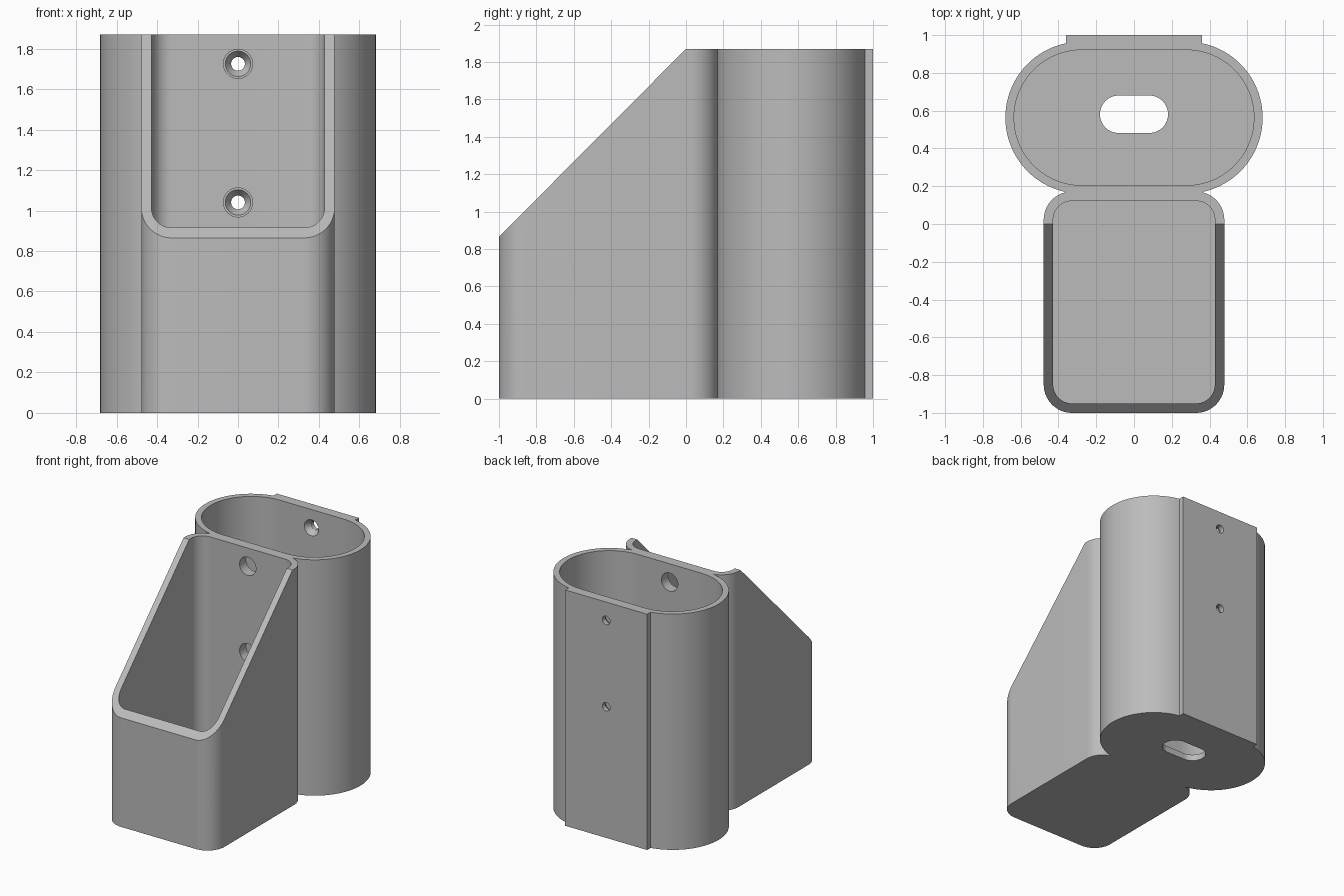
import bpy, bmesh
from math import sin, cos, pi
from mathutils import Matrix

if "Cube" in bpy.data.objects:
    bpy.data.objects.remove(bpy.data.objects["Cube"], do_unlink=True)

HEIGHT = 1.87
FLOOR = 0.05
CUP_Y = 0.563
HOLE_HEIGHTS = (1.04, 1.725)

grey = bpy.data.materials.new("plain grey")
grey.use_nodes = True
grey.diffuse_color = (0.5, 0.5, 0.5, 1)
grey.node_tree.nodes["Principled BSDF"].inputs["Base Color"].default_value = (0.5, 0.5, 0.5, 1)


def finish(name, bm):
    bmesh.ops.recalc_face_normals(bm, faces=bm.faces)
    mesh = bpy.data.meshes.new(name)
    bm.to_mesh(mesh)
    bm.free()
    mesh.materials.append(grey)
    obj = bpy.data.objects.new(name, mesh)
    bpy.context.collection.objects.link(obj)
    return obj


def rounded_prism(name, x, y0, y1, r, z0, z1, steps=24):
    """Upright prism with a rounded rectangle outline, x wide to each side."""
    bm = bmesh.new()
    ring = []
    centres = ((x - r, y1 - r), (r - x, y1 - r), (r - x, y0 + r), (x - r, y0 + r))
    for corner, (cx, cy) in enumerate(centres):
        for i in range(steps + 1):
            a = (corner + i / steps) * pi / 2
            ring.append(bm.verts.new((cx + r * cos(a), cy + r * sin(a), z0)))
    bmesh.ops.remove_doubles(bm, verts=ring, dist=1e-5)
    base = bm.faces.new([v for v in ring if v.is_valid])
    top = bmesh.ops.extrude_face_region(bm, geom=[base])["geom"]
    verts = [v for v in top if isinstance(v, bmesh.types.BMVert)]
    bmesh.ops.translate(bm, vec=(0, 0, z1 - z0), verts=verts)
    return finish(name, bm)


def side_prism(name, x, outline):
    """Outline in y and z, stretched from -x to x."""
    bm = bmesh.new()
    base = bm.faces.new([bm.verts.new((-x, y, z)) for y, z in outline])
    top = bmesh.ops.extrude_face_region(bm, geom=[base])["geom"]
    verts = [v for v in top if isinstance(v, bmesh.types.BMVert)]
    bmesh.ops.translate(bm, vec=(2 * x, 0, 0), verts=verts)
    return finish(name, bm)


def bore(name, z, y0, y1, r0, r1):
    """Round or tapered cutter running from y0 to y1."""
    bm = bmesh.new()
    place = Matrix.Translation((0, (y0 + y1) / 2, z)) @ Matrix.Rotation(-pi / 2, 4, "X")
    bmesh.ops.create_cone(bm, cap_ends=True, segments=40, radius1=r0, radius2=r1,
                          depth=y1 - y0, matrix=place)
    return finish(name, bm)


def combine(target, tool, operation):
    mod = target.modifiers.new(tool.name, "BOOLEAN")
    mod.operation = operation
    mod.solver = "EXACT"
    mod.object = tool
    bpy.context.view_layer.update()
    graph = bpy.context.evaluated_depsgraph_get()
    mesh = bpy.data.meshes.new_from_object(target.evaluated_get(graph))
    target.modifiers.clear()
    target.data = mesh
    bpy.data.objects.remove(tool, do_unlink=True)


# Front bin with its sloping rim
holder = rounded_prism("bin_and_cup_holder", 0.478, -1, 0.172, 0.15, 0, HEIGHT)
slope = side_prism("slope_cutter", 1, [(-1.2, 0.664), (0, HEIGHT), (0, 2.2), (-1.2, 2.2)])
combine(holder, slope, "DIFFERENCE")

# Oval cup and flat mounting plate behind it
combine(holder, rounded_prism("cup", 0.681, CUP_Y - 0.402, CUP_Y + 0.402, 0.4015, 0, HEIGHT), "UNION")
plate = side_prism("mounting_plate", 0.36, [(0.8, 0), (1, 0), (1, HEIGHT), (0.8, HEIGHT)])
combine(holder, plate, "UNION")

# Hollows and drain slot
cutters = [
    rounded_prism("bin_hollow", 0.428, -0.95, 0.122, 0.1, FLOOR, 2.2),
    rounded_prism("cup_hollow", 0.635, CUP_Y - 0.358, CUP_Y + 0.358, 0.3575, FLOOR, 2.2),
    rounded_prism("drain_slot", 0.18, 0.482, 0.68, 0.0985, -0.1, 0.2),
]

# Screwdriver holes and countersunk screw holes
for z in HOLE_HEIGHTS:
    cutters += [
        bore("access_hole", z, 0.05, 0.3, 0.072, 0.072),
        bore("screw_hole", z, 0.85, 1.1, 0.034, 0.034),
        bore("countersink", z, 0.915, 0.965, 0.067, 0.033),
    ]
for cutter in cutters:
    combine(holder, cutter, "DIFFERENCE")

bpy.ops.object.select_all(action="DESELECT")
holder.select_set(True)
bpy.context.view_layer.objects.active = holder
bpy.ops.object.shade_smooth_by_angle()
